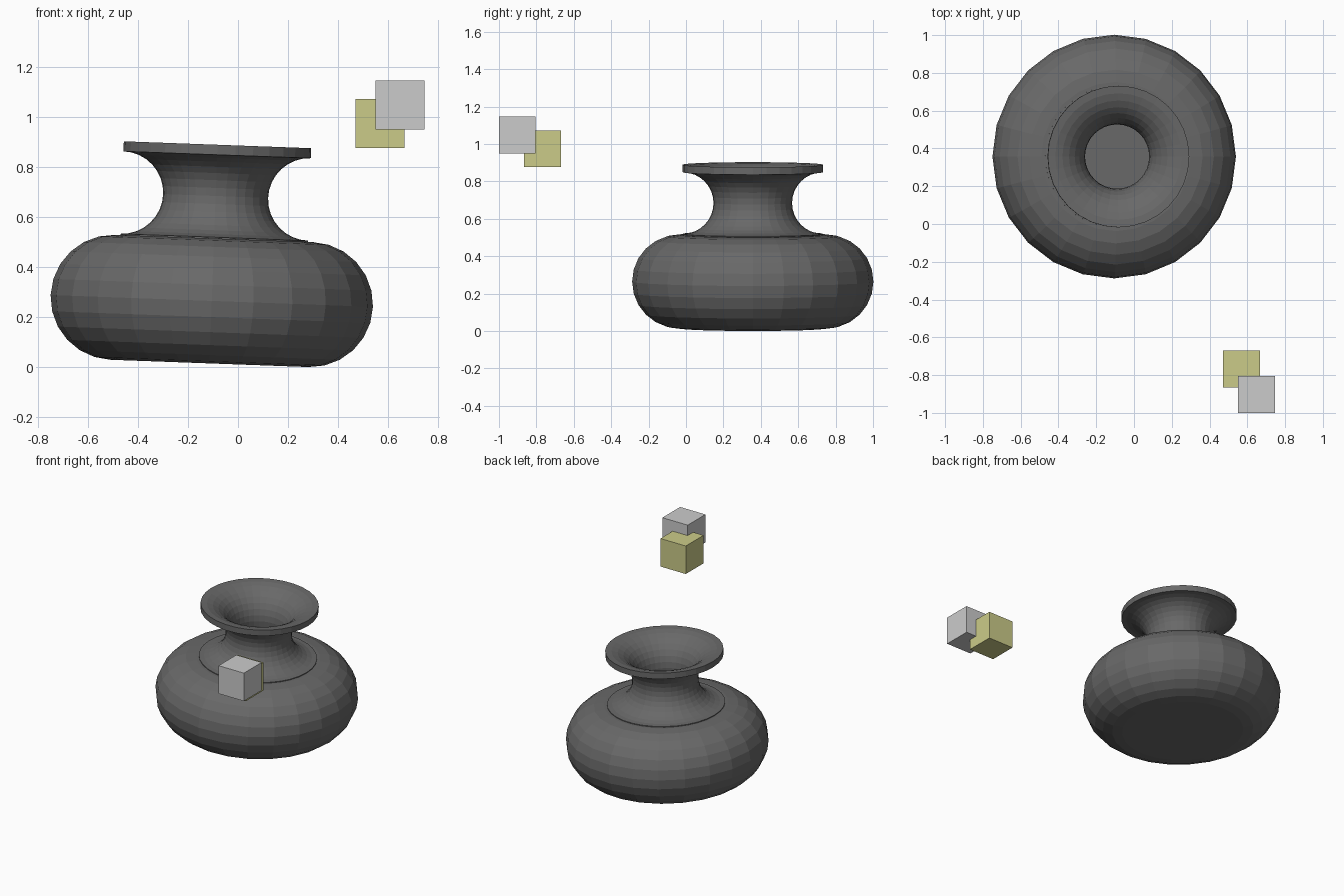
import bpy, bmesh
from math import sin, cos, pi, radians
from mathutils import Matrix, Vector

if "Cube" in bpy.data.objects:
    bpy.data.objects.remove(bpy.data.objects["Cube"])


def material(name, color):
    m = bpy.data.materials.new(name)
    m.use_nodes = True
    m.diffuse_color = (*color, 1)
    m.node_tree.nodes["Principled BSDF"].inputs["Base Color"].default_value = (*color, 1)
    return m


charcoal = material("charcoal", (0.14, 0.14, 0.14))
light_grey = material("light grey", (0.6, 0.6, 0.6))
olive = material("olive yellow", (0.6, 0.6, 0.25))


def add_object(name, bm, mat):
    bmesh.ops.recalc_face_normals(bm, faces=bm.faces)
    mesh = bpy.data.meshes.new(name)
    bm.to_mesh(mesh)
    bm.free()
    mesh.materials.append(mat)
    obj = bpy.data.objects.new(name, mesh)
    bpy.context.collection.objects.link(obj)
    return obj


def lathe(name, profile, steps, mat, closed=False):
    """Spin an (r, z) profile around z."""
    bm = bmesh.new()
    verts = [bm.verts.new((r, 0, z)) for r, z in profile]
    edges = [bm.edges.new(p) for p in zip(verts, verts[1:])]
    if closed:
        edges.append(bm.edges.new((verts[-1], verts[0])))
    bmesh.ops.spin(bm, geom=verts + edges, cent=(0, 0, 0), axis=(0, 0, 1),
                   angle=2 * pi, steps=steps)
    bmesh.ops.remove_doubles(bm, verts=bm.verts, dist=1e-4)
    return add_object(name, bm, mat)


def arc(r, z, radius, start, end, n):
    angles = [radians(start + (end - start) * i / n) for i in range(n + 1)]
    return [(r + radius * cos(a), z + radius * sin(a)) for a in angles]


# Squat body with flat closed base and shoulder
body = lathe("vase_body", [(0, 0), *arc(0.395, 0.25, 0.25, -90, 90, 12), (0, 0.5)], 24, charcoal)

# Flared neck: a concave shell of even thickness, open through the middle
outer = arc(0.375, 0.67, 0.165, 270, 90, 16)
inner = arc(0.375, 0.67, 0.205, 90, 270, 16)
neck = lathe("vase_neck", outer + inner, 32, charcoal, closed=True)

# The vase leans slightly to its left
for part in (body, neck):
    part.matrix_world = Matrix.Translation((-0.114, 0.357, 0.015)) @ Matrix.Rotation(radians(2.1), 4, "Y")

# Two overlapping cubes beside it
for name, centre, mat in (("grey_cube", (0.648, -0.902, 1.048), light_grey),
                          ("yellow_cube", (0.568, -0.767, 0.975), olive)):
    bm = bmesh.new()
    bmesh.ops.create_cube(bm, size=0.196, matrix=Matrix.Translation(Vector(centre)))
    add_object(name, bm, mat)
